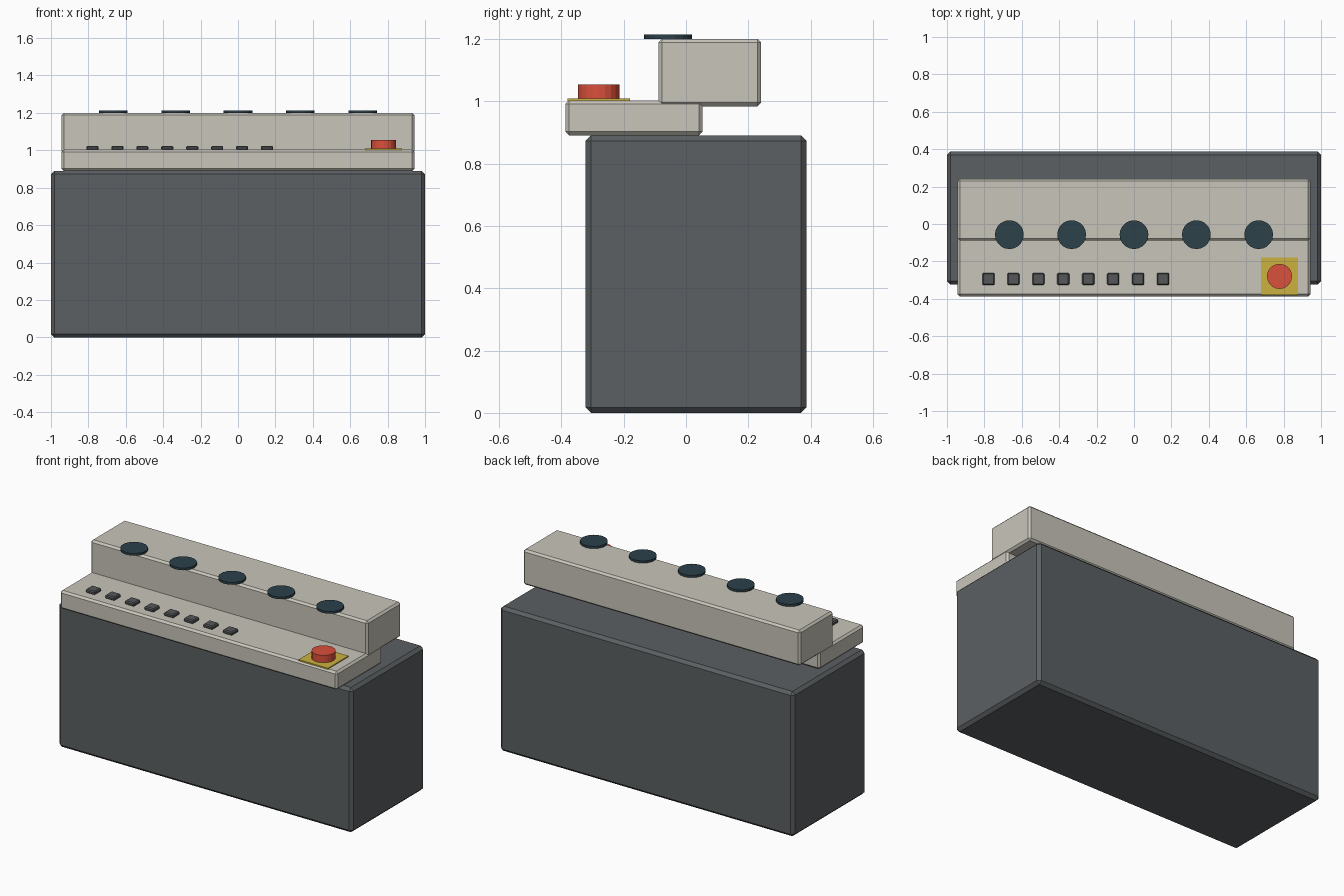
import bpy

if "Cube" in bpy.data.objects:
    bpy.data.objects.remove(bpy.data.objects["Cube"])


def material(name, rgb):
    m = bpy.data.materials.new(name)
    m.diffuse_color = (*rgb, 1)
    m.use_nodes = True
    m.node_tree.nodes["Principled BSDF"].inputs["Base Color"].default_value = m.diffuse_color
    return m


dark = material("dark_grey", (0.105, 0.115, 0.122))
cream = material("cream", (0.58, 0.56, 0.49))
key_grey = material("key_grey", (0.09, 0.095, 0.1))
glass = material("dark_teal", (0.025, 0.052, 0.068))
yellow = material("yellow", (0.6, 0.45, 0.05))
red = material("red", (0.7, 0.08, 0.045))


def box(name, x, y, z, mat, bevel=0.0):
    """Box from (min, max) ranges with an optional chamfer."""
    bpy.ops.mesh.primitive_cube_add(
        size=1, location=[(r[0] + r[1]) / 2 for r in (x, y, z)])
    ob = bpy.context.object
    ob.name = name
    ob.scale = [r[1] - r[0] for r in (x, y, z)]
    bpy.ops.object.transform_apply(location=False, rotation=False, scale=True)
    if bevel:
        mod = ob.modifiers.new("chamfer", "BEVEL")
        mod.width = bevel
        mod.segments = 1
    ob.data.materials.append(mat)
    return ob


def disc(name, x, y, z, radius, mat, sides):
    """Upright cylinder between two heights."""
    bpy.ops.mesh.primitive_cylinder_add(
        vertices=sides, radius=radius, depth=z[1] - z[0],
        location=(x, y, (z[0] + z[1]) / 2))
    ob = bpy.context.object
    ob.name = name
    ob.data.materials.append(mat)
    return ob


# Cabinet, overhanging desk shelf and raised instrument housing
box("cabinet", (-1, 1), (-0.323, 0.387), (0, 0.89), dark, 0.018)
box("desk_shelf", (-0.943, 0.943), (-0.387, 0.053), (0.89, 1.003), cream, 0.012)
box("instrument_housing", (-0.943, 0.943), (-0.089, 0.241), (0.983, 1.2), cream, 0.012)

# Five gauges along the front edge of the housing
for i in range(5):
    disc(f"gauge_{i + 1}", (i - 2) * 0.3333, -0.057, (1.2, 1.214), 0.077, glass, 20)

# Row of eight keys on the desk
for i in range(8):
    x, y, h = -0.778 + i * 0.1333, -0.294, 0.0325
    box(f"key_{i + 1}", (x - h, x + h), (y - h, y + h), (1.001, 1.024), key_grey, 0.006)

# Emergency stop: yellow plate and red push button
box("stop_plate", (0.678, 0.878), (-0.38, -0.18), (1.001, 1.009), yellow)
disc("stop_button", 0.778, -0.28, (1.008, 1.054), 0.067, red, 20)
